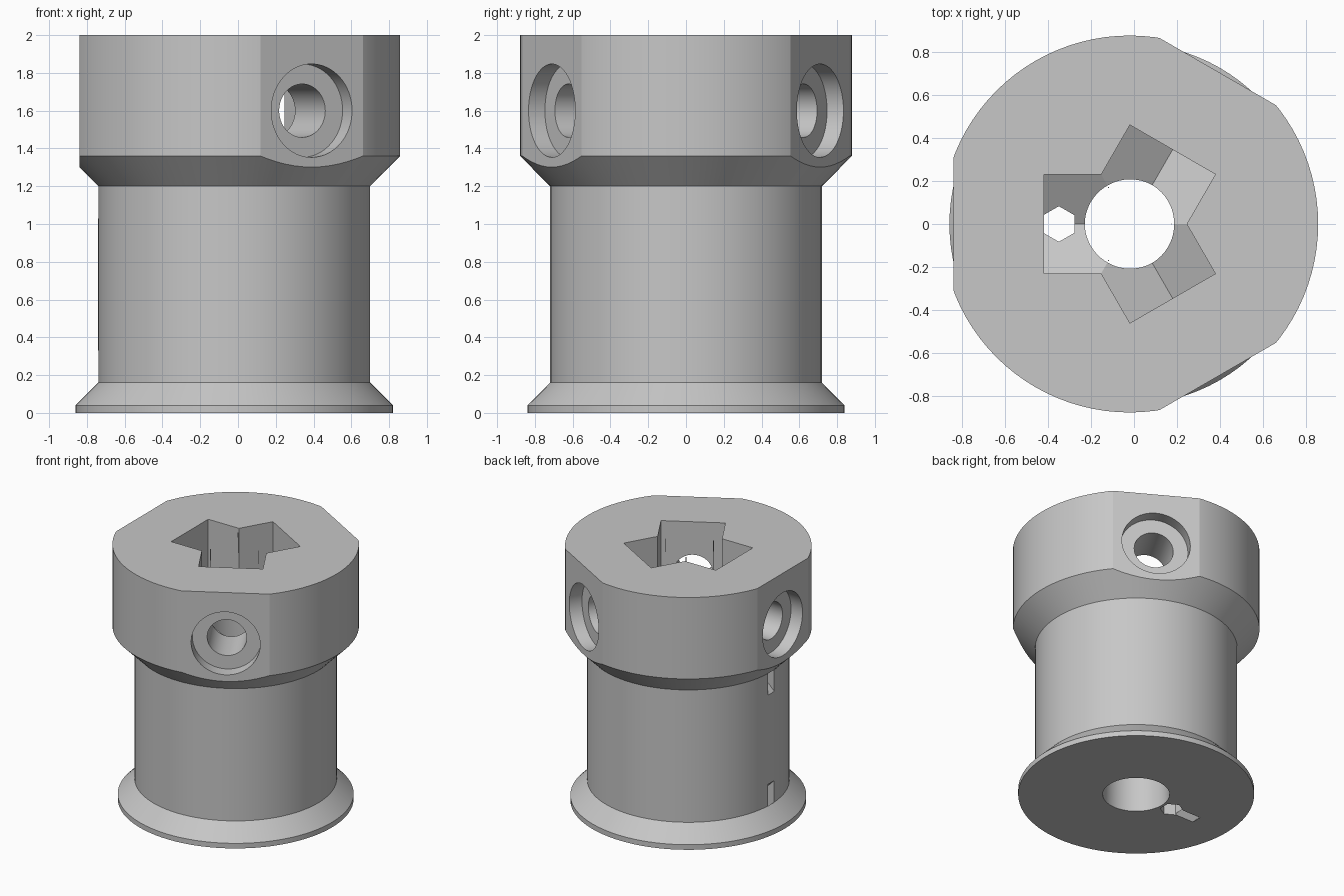
import bpy, bmesh, math
from mathutils import Matrix, Vector

if "Cube" in bpy.data.objects:
    bpy.data.objects.remove(bpy.data.objects["Cube"], do_unlink=True)

AXIS_X = -0.02          # spool axis is slightly off centre
ARMS = (60, 180, 300)   # directions of the flats, screw holes and nut pockets
SEGMENTS = 96

grey = bpy.data.materials.new("mid_grey")
grey.use_nodes = True
grey.diffuse_color = (0.57, 0.57, 0.57, 1)
grey.node_tree.nodes["Principled BSDF"].inputs["Base Color"].default_value = (0.57, 0.57, 0.57, 1)


def make_object(name, bm, angle=0):
    """Turn a bmesh into an object, turned about the spool axis."""
    bmesh.ops.recalc_face_normals(bm, faces=bm.faces)
    turn = Matrix.Translation((AXIS_X, 0, 0)) @ Matrix.Rotation(math.radians(angle), 4, "Z")
    bm.transform(turn)
    mesh = bpy.data.meshes.new(name)
    bm.to_mesh(mesh)
    bm.free()
    mesh.materials.append(grey)
    obj = bpy.data.objects.new(name, mesh)
    bpy.context.collection.objects.link(obj)
    return obj


def prism(name, points, along, angle=0):
    """Closed solid: an outline, its shifted copy and the sides between."""
    bm = bmesh.new()
    near = [bm.verts.new(p) for p in points]
    far = [bm.verts.new(Vector(p) + Vector(along)) for p in points]
    bm.faces.new(near)
    bm.faces.new(far[::-1])
    for i in range(len(points)):
        bm.faces.new((near[i - 1], near[i], far[i], far[i - 1]))
    return make_object(name, bm, angle)


def radial_cylinder(name, radius, start, end, z, angle):
    """Cylinder lying along a radius of the spool."""
    ring = [math.tau * i / 64 for i in range(64)]
    outline = [(start, radius * math.cos(a), z + radius * math.sin(a)) for a in ring]
    return prism(name, outline, (end - start, 0, 0), angle)


# Turned body: rim, drum and wide head around a tapered bore
bm = bmesh.new()
profile = [(0.238, 0), (0.84, 0), (0.84, 0.04), (0.72, 0.16), (0.72, 1.2),
           (0.878, 1.36), (0.878, 2), (0.195, 2)]
rings = []
for i in range(SEGMENTS):
    a = math.tau * i / SEGMENTS
    rings.append([bm.verts.new((r * math.cos(a), r * math.sin(a), z)) for r, z in profile])
for i in range(SEGMENTS):
    for j in range(len(profile)):
        bm.faces.new((rings[i - 1][j - 1], rings[i][j - 1], rings[i][j], rings[i - 1][j]))
body = make_object("spool_body", bm)

cutters = []
for angle in ARMS:
    # Flat on the head
    flat = [(0.82, -0.6, 1.25), (0.82, 0.6, 1.25), (0.82, 0.6, 2.1), (0.82, -0.6, 2.1)]
    cutters.append(prism("flat_cutter", flat, (0.3, 0, 0), angle))
    # Nut pocket with a pointed floor, starting inside the bore
    pocket = [(0.1, -0.23, 2.1), (0.1, -0.23, 1.467), (0.1, 0, 1.334),
              (0.1, 0.23, 1.467), (0.1, 0.23, 2.1)]
    cutters.append(prism("nut_pocket_cutter", pocket, (0.3, 0, 0), angle))
    # Screw hole and its counterbore
    cutters.append(radial_cylinder("counterbore_cutter", 0.247, 0.72, 1, 1.6, angle))
    cutters.append(radial_cylinder("screw_hole_cutter", 0.141, 0.35, 0.9, 1.6, angle))

# Six-sided cord hole from the pocket floor to the underside
corners = [math.tau * i / 6 + math.pi / 2 for i in range(6)]
outline = [(-0.33 + 0.083 * math.cos(a), 0.083 * math.sin(a), -0.1) for a in corners]
cutters.append(prism("cord_hole_cutter", outline, (0, 0, 1.6)))

# Slanted cord slots at both ends of the drum
slot = [(0.51, -0.05), (0.82, 0.26), (0.82, 0.43), (0.34, -0.05)]
for name, flip in (("lower_slot_cutter", False), ("upper_slot_cutter", True)):
    outline = [(r, -0.04, 1.36 - z if flip else z) for r, z in slot]
    cutters.append(prism(name, outline, (0, 0.08, 0), 180))

# Cut everything out of the body
bpy.ops.object.select_all(action="DESELECT")
bpy.context.view_layer.objects.active = body
body.select_set(True)
for cutter in cutters:
    mod = body.modifiers.new("cut", "BOOLEAN")
    mod.operation = "DIFFERENCE"
    mod.solver = "EXACT"
    mod.object = cutter
    bpy.ops.object.modifier_apply(modifier=mod.name)
    bpy.data.objects.remove(cutter, do_unlink=True)

bpy.ops.object.shade_smooth_by_angle(angle=math.radians(20))
